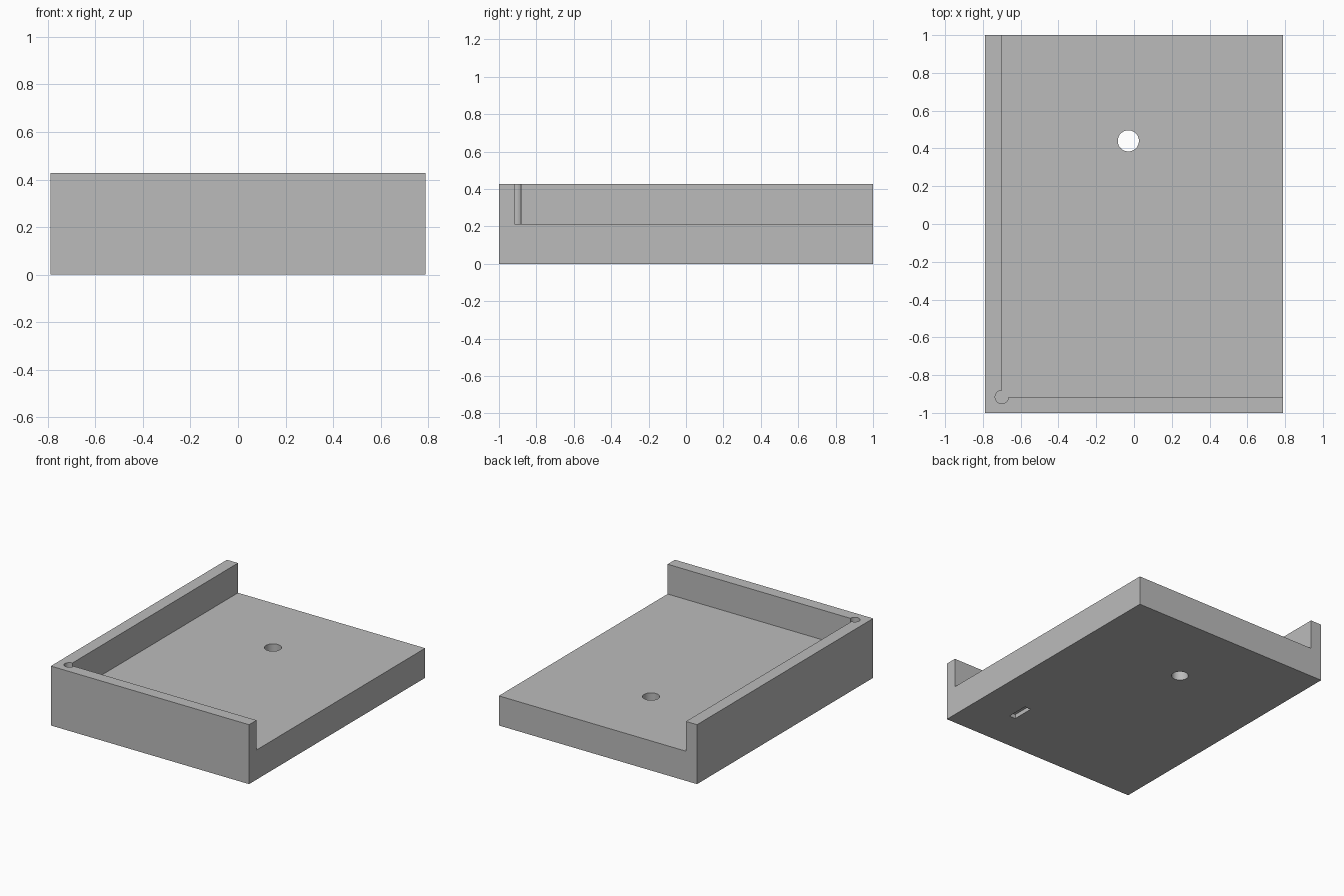
import bpy, bmesh
from math import cos, sin, radians

cube = bpy.data.objects.get("Cube")
if cube:
    bpy.data.objects.remove(cube, do_unlink=True)

HALF_X, HALF_Y, HEIGHT = 0.788, 1.0, 0.427
FLOOR = 0.213            # top of the base plate
CX, CY = -0.70, -0.916   # inner corner of the two walls
RELIEF = 0.035

grey = bpy.data.materials.new("plain grey")
grey.use_nodes = True
colour = (0.5, 0.5, 0.5, 1)
grey.diffuse_color = colour
grey.node_tree.nodes["Principled BSDF"].inputs["Base Color"].default_value = colour


def prism(name, outline, z0, z1):
    """Extrude a flat outline from z0 to z1."""
    bm = bmesh.new()
    face = bm.faces.new([bm.verts.new((x, y, z0)) for x, y in outline])
    new = bmesh.ops.extrude_face_region(bm, geom=[face])["geom"]
    top = [v for v in new if isinstance(v, bmesh.types.BMVert)]
    bmesh.ops.translate(bm, verts=top, vec=(0, 0, z1 - z0))
    bmesh.ops.recalc_face_normals(bm, faces=bm.faces)
    mesh = bpy.data.meshes.new(name)
    bm.to_mesh(mesh)
    bm.free()
    mesh.materials.append(grey)
    obj = bpy.data.objects.new(name, mesh)
    bpy.context.collection.objects.link(obj)
    return obj


def arc(x, y, r, start, end, steps):
    angles = [radians(start + (end - start) * i / steps) for i in range(steps + 1)]
    return [(x + r * cos(a), y + r * sin(a)) for a in angles]


def rect(x0, x1, y0, y1):
    return [(x0, y0), (x1, y0), (x1, y1), (x0, y1)]


# Solid block
body = prism("corner_tray", rect(-HALF_X, HALF_X, -HALF_Y, HALF_Y), 0, HEIGHT)

# Open pocket with a round relief in its inner corner
pocket = arc(CX, CY, RELIEF, 90, 360, 36) + [(1.2, CY), (1.2, 1.2), (CX, 1.2)]
cutters = [
    prism("pocket_cutter", pocket, FLOOR, 0.6),
    # Through hole in the base plate
    prism("hole_cutter", arc(-0.03, 0.44, 0.056, 0, 360, 48)[:-1], -0.1, 0.6),
    # Shallow slot in the underside
    prism("slot_cutter", rect(0.445, 0.495, -0.70, -0.54), -0.1, 0.03),
]

# Cut the block
bpy.context.view_layer.objects.active = body
for cutter in cutters:
    cutter.hide_render = True
    mod = body.modifiers.new(cutter.name, "BOOLEAN")
    mod.operation = "DIFFERENCE"
    mod.solver = "EXACT"
    mod.object = cutter
    bpy.ops.object.modifier_apply(modifier=mod.name)
    bpy.data.objects.remove(cutter, do_unlink=True)

# Smooth round walls, crisp edges
bpy.ops.object.select_all(action="DESELECT")
body.select_set(True)
bpy.ops.object.shade_smooth_by_angle(angle=radians(30))
